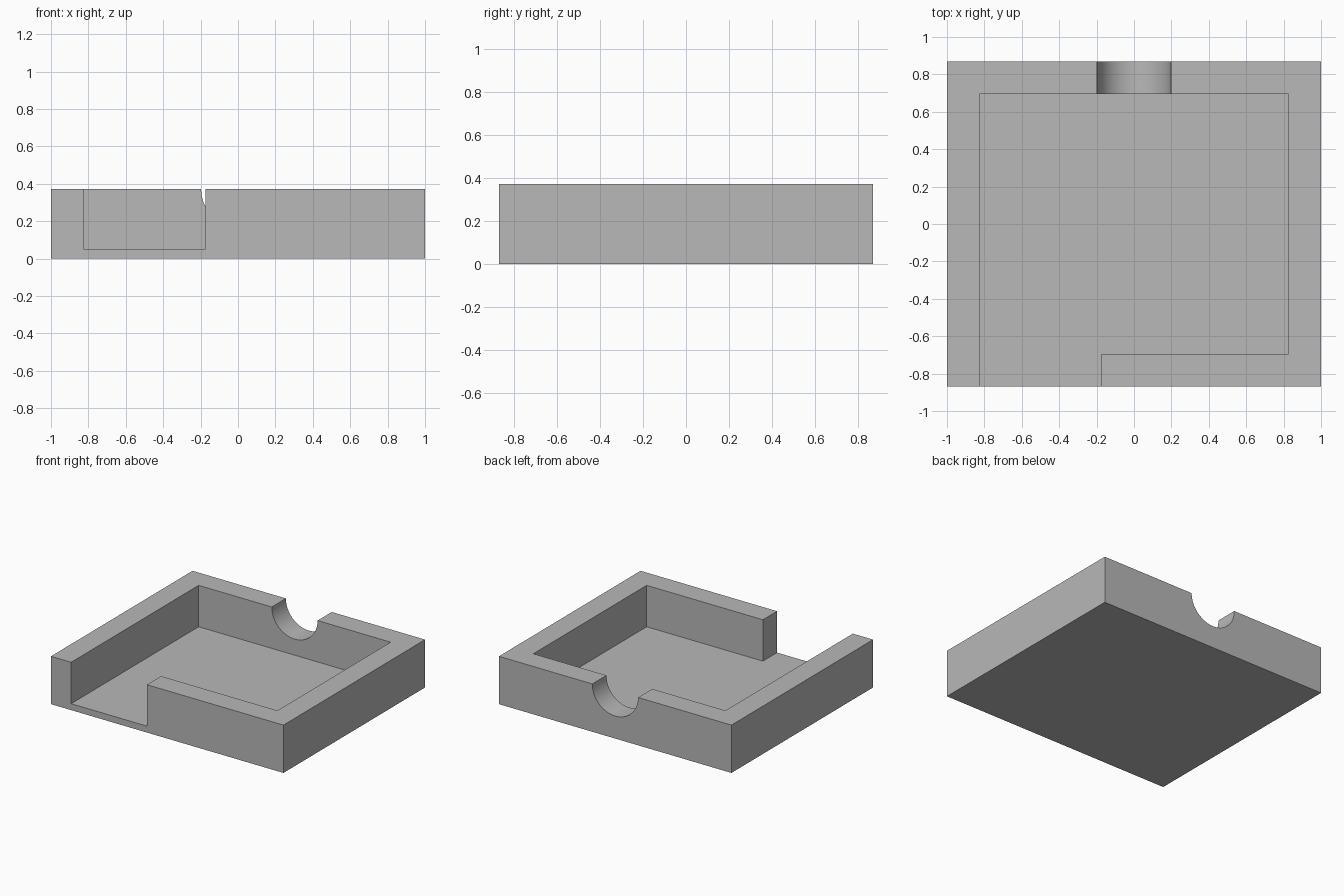
import bpy, bmesh, math
from mathutils import Vector

cube = bpy.data.objects.get("Cube")
if cube:
    bpy.data.objects.remove(cube, do_unlink=True)

HALF_X, HALF_Y, HEIGHT = 1.0, 0.87, 0.372
WALL, FLOOR, NOTCH = 0.174, 0.05, 0.197
IN_X, IN_Y = HALF_X - WALL, HALF_Y - WALL

grey = bpy.data.materials.new("mid grey")
grey.use_nodes = True
colour = (0.48, 0.48, 0.48, 1)
grey.diffuse_color = colour
grey.node_tree.nodes["Principled BSDF"].inputs["Base Color"].default_value = colour


def prism(name, points, direction):
    """Extrude a closed outline of 3D points along a direction."""
    bm = bmesh.new()
    face = bm.faces.new([bm.verts.new(p) for p in points])
    new = bmesh.ops.extrude_face_region(bm, geom=[face])["geom"]
    verts = [v for v in new if isinstance(v, bmesh.types.BMVert)]
    bmesh.ops.translate(bm, vec=Vector(direction), verts=verts)
    bmesh.ops.recalc_face_normals(bm, faces=bm.faces)
    mesh = bpy.data.meshes.new(name)
    bm.to_mesh(mesh)
    bm.free()
    mesh.materials.append(grey)
    obj = bpy.data.objects.new(name, mesh)
    bpy.context.collection.objects.link(obj)
    return obj


def cut(target, cutter):
    """Subtract a cutter from the target, then discard the cutter."""
    cutter.hide_render = True
    mod = target.modifiers.new("cut", "BOOLEAN")
    mod.operation, mod.solver, mod.object = "DIFFERENCE", "EXACT", cutter
    bpy.context.view_layer.objects.active = target
    bpy.ops.object.modifier_apply(modifier=mod.name)
    bpy.data.objects.remove(cutter, do_unlink=True)


# Solid block
corners = [(-1, -1), (1, -1), (1, 1), (-1, 1)]
tray = prism("tray", [(x * HALF_X, y * HALF_Y, 0) for x, y in corners], (0, 0, HEIGHT))

# Cavity with the opening through the front wall
outline = [(-IN_X, -1), (-WALL, -1), (-WALL, -IN_Y),
           (IN_X, -IN_Y), (IN_X, IN_Y), (-IN_X, IN_Y)]
cut(tray, prism("cavity_cutter", [(x, y, FLOOR) for x, y in outline], (0, 0, 1)))

# Half-round notch in the back wall
steps = 64
arc = [math.pi + math.pi * i / steps for i in range(steps + 1)]
notch = [(NOTCH * math.cos(a), 0.5, HEIGHT + NOTCH * math.sin(a)) for a in arc]
notch += [(NOTCH, 0.5, 1), (-NOTCH, 0.5, 1)]
cut(tray, prism("notch_cutter", notch, (0, 0.5, 0)))

# Smooth notch, sharp edges elsewhere
bpy.ops.object.select_all(action="DESELECT")
tray.select_set(True)
bpy.context.view_layer.objects.active = tray
bpy.ops.object.shade_smooth_by_angle(angle=math.radians(30))
